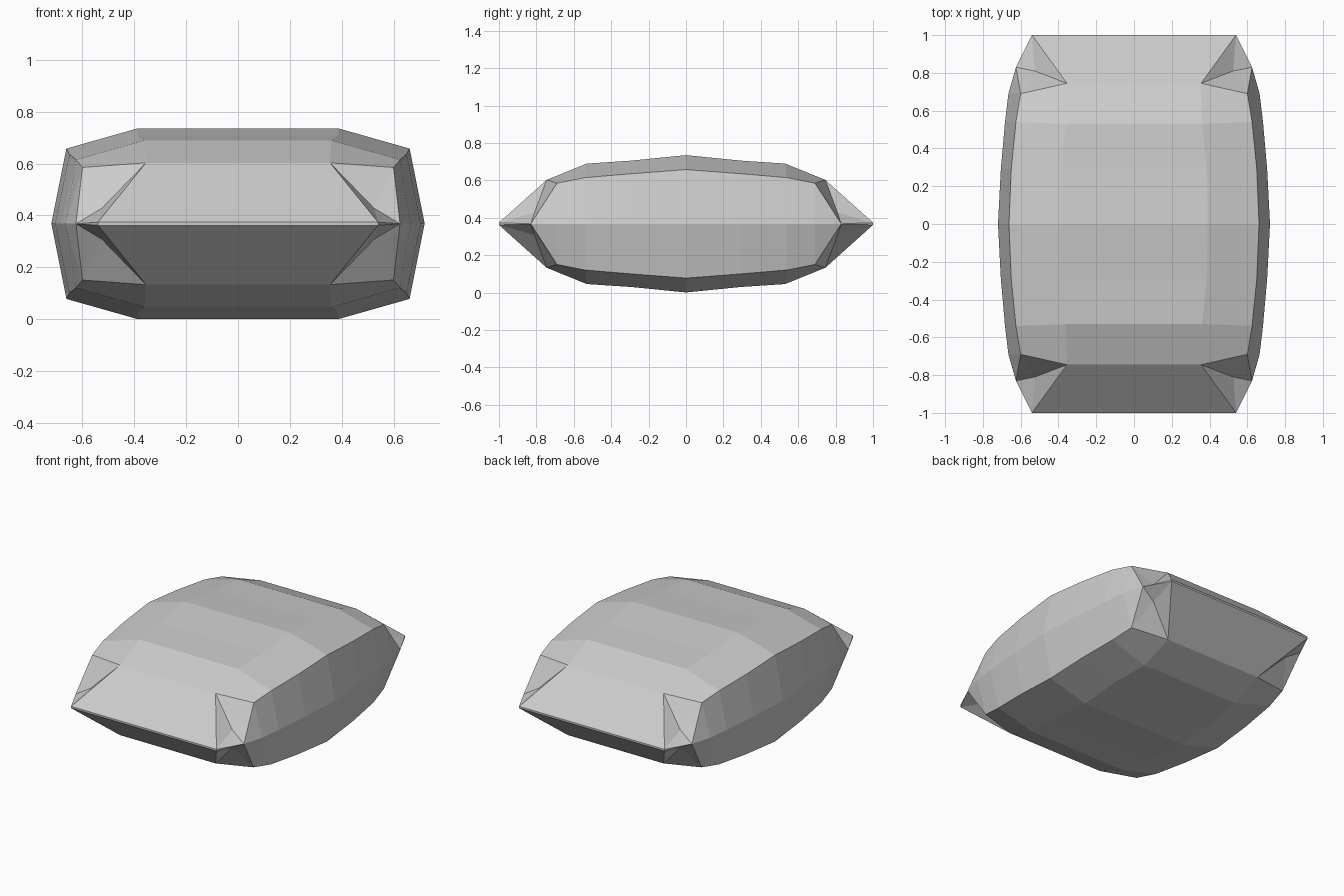
import bpy
import bmesh

MID = 0.368  # height of the seam

cube = bpy.data.objects.get("Cube")
if cube:
    bpy.data.objects.remove(cube, do_unlink=True)

grey = bpy.data.materials.new("light grey fabric")
grey.use_nodes = True
colour = (0.6, 0.6, 0.6, 1)
grey.diffuse_color = colour
grey.node_tree.nodes["Principled BSDF"].inputs["Base Color"].default_value = colour

bm = bmesh.new()


def points(*coords):
    return [bm.verts.new(c) for c in coords]


def section(y, crown_x, crown_z, corner_x, corner_z, seam_x, crown_y=None):
    """Quarter cross-section: top centre, crown edge, side corner, side seam."""
    cy = crown_y or y
    return points((0, cy, crown_z), (crown_x, cy, crown_z),
                  (corner_x, y, corner_z), (seam_x, y, 0))


# Puffed body, one eighth, from the middle to the end
rings = [
    section(0, 0.39, 0.367, 0.662, 0.29, 0.72),
    section(0.29, 0.385, 0.338, 0.65, 0.268, 0.705),
    section(0.54, 0.36, 0.322, 0.625, 0.247, 0.683, 0.53),
    section(0.69, 0.355, 0.235, 0.6, 0.217, 0.665, 0.745),
]
for a, b in zip(rings, rings[1:]):
    for i in range(3):
        bm.faces.new((a[i], a[i + 1], b[i + 1], b[i]))

# Flattened end with a pinched corner
top, crown, corner, seam = rings[-1]
lip, lip_end, tip, lip_mid, pinch, fold = points(
    (0, 1, 0.006), (0.54, 1, 0.006), (0.54, 1, 0), (0, 1, 0),
    (0.525, 0.81, 0.06), (0.625, 0.83, 0))
for face in ((top, crown, lip_end, lip), (lip, lip_end, tip, lip_mid),
             (crown, corner, pinch), (crown, pinch, lip_end),
             (corner, seam, fold), (corner, fold, pinch),
             (pinch, fold, lip_end), (fold, tip, lip_end)):
    bm.faces.new(face)

# Reflect the eighth across all three planes
for axis in range(3):
    copy = bmesh.ops.duplicate(bm, geom=bm.verts[:] + bm.edges[:] + bm.faces[:])
    for v in copy["geom"]:
        if isinstance(v, bmesh.types.BMVert):
            v.co[axis] *= -1
    bmesh.ops.remove_doubles(bm, verts=bm.verts[:], dist=0.0005)
bmesh.ops.recalc_face_normals(bm, faces=bm.faces[:])
bmesh.ops.translate(bm, verts=bm.verts[:], vec=(0, 0, MID))

mesh = bpy.data.meshes.new("pillow")
bm.to_mesh(mesh)
bm.free()
mesh.materials.append(grey)
bpy.context.collection.objects.link(bpy.data.objects.new("pillow", mesh))
